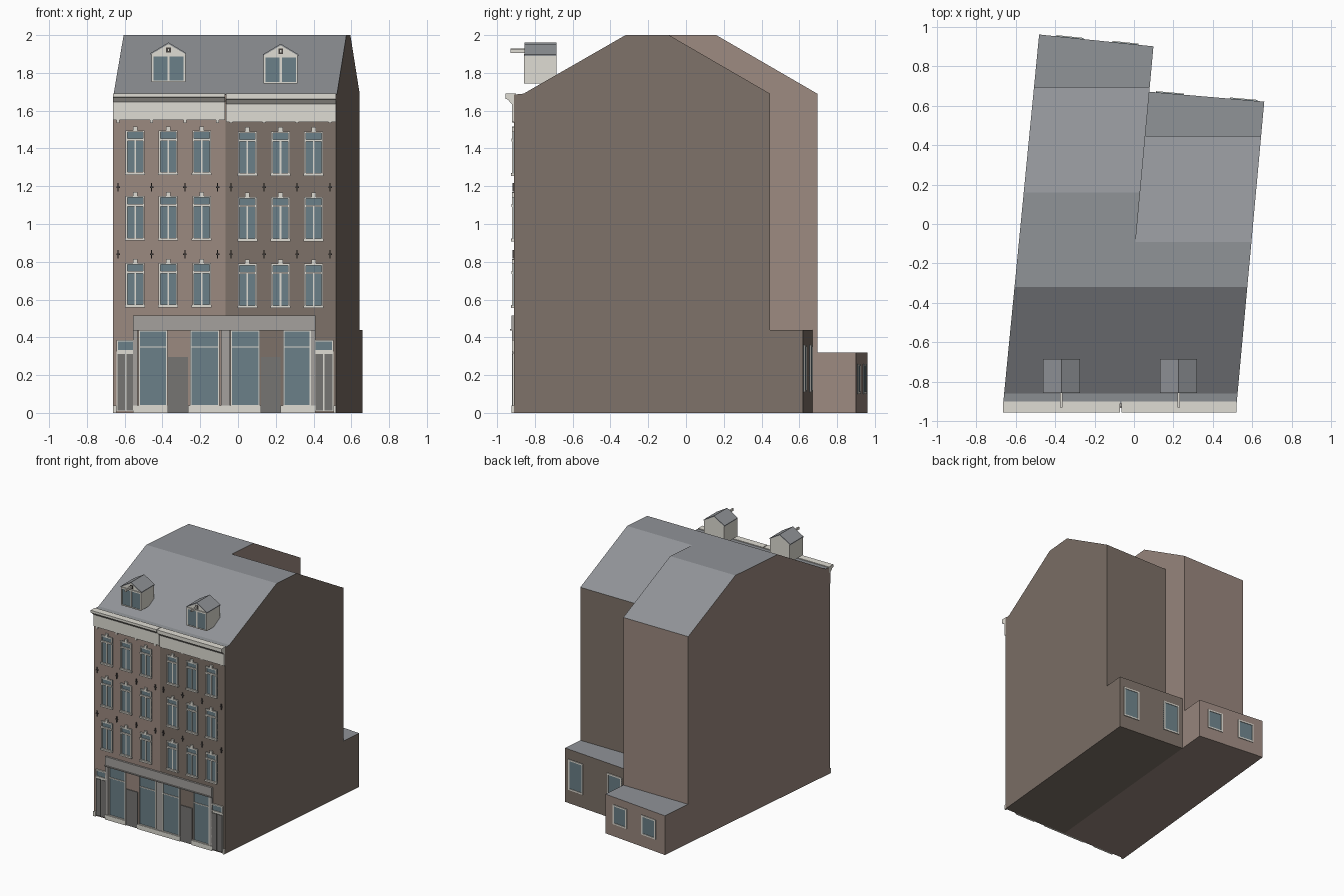
import bpy, bmesh

if "Cube" in bpy.data.objects:
    bpy.data.objects.remove(bpy.data.objects["Cube"])


def material(name, hexcol):
    m = bpy.data.materials.new(name)
    rgb = [(int(hexcol[i:i + 2], 16) / 255) ** 2.2 for i in (0, 2, 4)]
    m.diffuse_color = (*rgb, 1)
    m.use_nodes = True
    m.node_tree.nodes["Principled BSDF"].inputs["Base Color"].default_value = m.diffuse_color
    return m


CREAM = material("cream", "dedbd2")
GLASS = material("glass", "6b7f87")
GREY = material("grey_paint", "757472")
STONE = material("stone", "a3a09c")
IRON = material("iron", "4a4543")
ROOF = material("roof", "8f9296")
BRICK_L = material("pink_brick", "9a887f")
BRICK_R = material("brown_brick", "7d7168")
WALL = -0.91
parts = {}


def box(part, mat, x0, x1, z0, z1, y0, y1=WALL):
    """Add a box to the named part."""
    bm = parts.setdefault(part, (bmesh.new(), mat))[0]
    v = [bm.verts.new((x, y, z)) for x in (x0, x1) for y in (y0, y1) for z in (z0, z1)]
    for f in ((0, 1, 3, 2), (4, 6, 7, 5), (0, 4, 5, 1), (2, 3, 7, 6), (0, 2, 6, 4), (1, 5, 7, 3)):
        bm.faces.new([v[i] for i in f])


def finish(name, bm, mats):
    bmesh.ops.recalc_face_normals(bm, faces=bm.faces)
    me = bpy.data.meshes.new(name)
    if len(mats) > 1:
        for f in bm.faces:
            f.material_index = 1 if f.normal.z > 0.2 else 0
    bm.to_mesh(me)
    bm.free()
    for m in mats:
        me.materials.append(m)
    ob = bpy.data.objects.new(name, me)
    bpy.context.collection.objects.link(ob)
    return ob


def loft(name, left, right, mats):
    """Solid between two matching outlines."""
    bm = bmesh.new()
    a = [bm.verts.new(p) for p in left]
    b = [bm.verts.new(p) for p in right]
    bm.faces.new(a)
    bm.faces.new(b[::-1])
    n = len(a)
    for i in range(n):
        j = (i + 1) % n
        bm.faces.new((a[i], b[i], b[j], a[j]))
    return finish(name, bm, mats)


def frame(part, x0, x1, z0, z1, w, y0):
    """Rectangular surround made of four bars."""
    box(part, CREAM, x0, x0 + w, z0, z1, y0)
    box(part, CREAM, x1 - w, x1, z0, z1, y0)
    box(part, CREAM, x0 + w, x1 - w, z0, z0 + w, y0)
    box(part, CREAM, x0 + w, x1 - w, z1 - w, z1, y0)


# Skewed house bodies with mansard roofs and low rear extensions
def left_x(y): return -0.663 + 0.0975 * (y + 0.91)
def party_x(y): return -0.067 + 0.0915 * (y + 0.91)
def right_x(y): return 0.52 + 0.0915 * (y + 0.91)


def house(name, xl, xr, flat_end, eave, ext_l, ext_r, ext_z, brick):
    prof = [(WALL, 0), (WALL, 1.685), (-0.86, 1.69), (-0.32, 2.0),
            (flat_end, 2.0), (eave, 1.69), (eave, ext_z)]
    sides = []
    for fx, back in ((xl, ext_l), (xr, ext_r)):
        pts = prof + [(back, ext_z), (back, 0)]
        sides.append([(fx(y), y, z) for y, z in pts])
    loft(name, *sides, [brick, ROOF])


house("left_house", left_x, party_x, 0.16, 0.695, 0.96, 0.90, 0.32, BRICK_L)
house("right_house", party_x, right_x, -0.09, 0.445, 0.67, 0.62, 0.44, BRICK_R)


# Rear extension windows, set along the slanted back walls
def rear_window(name, a, b, t0, t1, z0, z1):
    (ax, ay), (bx, by) = a, b

    def pane(label, s0, s1, za, zb, out, mat):
        ends = []
        for t in (s0, s1):
            x, y = ax + (bx - ax) * t, ay + (by - ay) * t
            ends.append([(x, y - 0.005, za), (x, y - 0.005, zb), (x, y + out, zb), (x, y + out, za)])
        loft(label, *ends, [mat])

    w = 0.012
    tw = w / abs(bx - ax)
    pane(name + "_glass", t0, t1, z0, z1, 0.002, GLASS)
    pane(name + "_jamb_a", t0, t0 + tw, z0, z1, 0.006, CREAM)
    pane(name + "_jamb_b", t1 - tw, t1, z0, z1, 0.006, CREAM)
    pane(name + "_sill", t0, t1, z0, z0 + w, 0.006, CREAM)
    pane(name + "_head", t0, t1, z1 - w, z1, 0.006, CREAM)


BL, BR = (left_x(0.96), 0.96), (party_x(0.90), 0.90)
RL, RR = (party_x(0.67), 0.67), (right_x(0.62), 0.62)
for i, (t0, t1) in enumerate(((0.15, 0.39), (0.64, 0.87))):
    rear_window(f"left_rear_window_{i}", BL, BR, t0, t1, 0.10, 0.26)
for i, (t0, t1) in enumerate(((0.06, 0.30), (0.70, 0.94))):
    rear_window(f"right_rear_window_{i}", RL, RR, t0, t1, 0.11, 0.36)


# Upper sash windows with transom, mullion, keystone and sill
def sash(side, cx, z0, z1):
    p, h = side + "_window_frames", 0.05
    box(side + "_window_glass", GLASS, cx - h, cx + h, z0, z1, WALL - 0.004)
    frame(p, cx - h, cx + h, z0, z1, 0.009, WALL - 0.012)
    zt = z0 + 0.76 * (z1 - z0)
    box(p, CREAM, cx - h, cx + h, zt, zt + 0.012, WALL - 0.014)
    box(p, CREAM, cx - 0.004, cx + 0.004, z0, zt, WALL - 0.009)
    box(p, CREAM, cx - h - 0.003, cx + h + 0.003, z0 - 0.006, z0 + 0.006, WALL - 0.016)
    box(p, CREAM, cx - 0.012, cx + 0.012, z1, z1 + 0.022, WALL - 0.012)


for side, cols, drop, anchors in (("left", (-0.545, -0.37, -0.192), 0, (-0.635, -0.457, -0.281, -0.108)),
                                  ("right", (0.05, 0.225, 0.40), 0.004, (-0.037, 0.138, 0.313, 0.488))):
    for z0, z1 in ((1.265, 1.495), (0.918, 1.148), (0.564, 0.794)):
        for cx in cols:
            sash(side, cx, z0 - drop, z1 - drop)
    # Iron wall anchors
    for x in anchors:
        for z in (1.195, 0.84):
            box("wall_anchors", IRON, x - 0.003, x + 0.003, z - 0.022, z + 0.022, WALL - 0.008)
            box("wall_anchors", IRON, x - 0.009, x + 0.009, z - 0.004, z + 0.004, WALL - 0.008)
        box("cornice_blocks", CREAM, x - 0.008, x + 0.008, 1.535, 1.552, WALL - 0.008)

# Cornice bands and gutters
for side, x0, x1, d in (("left", -0.663, -0.07, 0), ("right", -0.064, 0.52, 0.01)):
    box(side + "_cornice", CREAM, x0, x1, 1.55 - d, 1.648 - d, WALL - 0.012)
    prof = [(-0.90, 1.64 - d), (-0.92, 1.643 - d), (-0.945, 1.67 - d), (-0.955, 1.672 - d),
            (-0.955, 1.692), (-0.90, 1.692)]
    loft(side + "_gutter", [(x0, y, z) for y, z in prof], [(x1, y, z) for y, z in prof], [CREAM])

# Shopfronts: fascia, plinth, posts, display windows, shop door
for x0, x1, panes, door in ((-0.555, -0.067, ((-0.52, -0.38), (-0.247, -0.105)), (-0.37, -0.265)),
                            (-0.067, 0.41, ((-0.035, 0.11), (0.243, 0.38)), (0.122, 0.225))):
    box("shop_fascia", STONE, x0, x1, 0.44, 0.515, WALL - 0.015)
    box("shop_fascia", STONE, x0, x1, 0.436, 0.444, WALL - 0.022)
    for a, b in ((x0, x0 + 0.024), (x1 - 0.024, x1)):
        box("shop_posts", STONE, a, b, 0.04, 0.44, WALL - 0.012)
    for a, b in panes:
        box("shop_glass", GLASS, a, b, 0.04, 0.435, WALL - 0.003)
        frame("shop_frames", a - 0.006, b + 0.006, 0.035, 0.438, 0.008, WALL - 0.01)
        box("shop_frames", CREAM, a, b, 0.345, 0.352, WALL - 0.009)
    box("shop_doors", GREY, door[0], door[1], 0, 0.295, WALL - 0.006)
    for a, b in ((x0, door[0]), (door[1], x1)):
        box("plinth", CREAM, a, b, 0, 0.038, WALL - 0.014)

# Double house doors with fanlight at the outer ends
for x0, x1 in ((-0.643, -0.543), (0.402, 0.505)):
    mid = (x0 + x1) / 2
    box("house_door_frames", CREAM, x0, x1, 0.01, 0.325, WALL - 0.006)
    frame("fanlight_frames", x0, x1, 0.325, 0.385, 0.008, WALL - 0.012)
    box("fanlight_glass", GLASS, x0 + 0.005, x1 - 0.005, 0.33, 0.38, WALL - 0.005)
    for a, b in ((x0 + 0.006, mid - 0.004), (mid + 0.004, x1 - 0.006)):
        box("house_doors", GREY, a, b, 0.012, 0.312, WALL - 0.012)
for a, b in ((-0.663, -0.643), (0.505, 0.52)):
    box("plinth", CREAM, a, b, 0, 0.038, WALL - 0.014)


# Dormers with gable roof, window and hoist beam
def dormer(side, cx, zb):
    h, y0, y1, ze, zp = 0.09, -0.85, -0.685, zb + 0.148, zb + 0.2
    gable = [(cx - h, zb), (cx + h, zb), (cx + h, ze), (cx, zp), (cx - h, ze)]
    loft(side + "_dormer", [(x, y0, z) for x, z in gable], [(x, y1, z) for x, z in gable], [CREAM])
    for s, tag in ((-1, "a"), (1, "b")):
        slab = [(cx, zp), (cx + s * (h + 0.004), ze - 0.003), (cx + s * (h + 0.004), ze + 0.005), (cx, zp + 0.009)]
        loft(f"{side}_dormer_roof_{tag}", [(x, y0 - 0.006, z) for x, z in slab],
             [(x, y1, z) for x, z in slab], [ROOF])
    p = side + "_dormer_frame"
    box(side + "_dormer_glass", GLASS, cx - h + 0.006, cx + h - 0.006, zb + 0.006, ze - 0.01, y0 - 0.003, y0)
    for a, b in ((cx - h, cx - h + 0.01), (cx - 0.006, cx + 0.006), (cx + h - 0.01, cx + h)):
        box(p, CREAM, a, b, zb, ze, y0 - 0.007, y0)
    box(p, CREAM, cx - h, cx + h, zb, zb + 0.008, y0 - 0.007, y0)
    box(p, CREAM, cx - h, cx + h, ze - 0.012, ze, y0 - 0.007, y0)
    box(side + "_hoist_hatch", IRON, cx - 0.012, cx + 0.012, ze + 0.008, ze + 0.035, y0 - 0.003, y0)
    box(side + "_hoist_beam", CREAM, cx - 0.006, cx + 0.006, ze + 0.012, ze + 0.03, -0.93, y0 + 0.01)


dormer("left", -0.368, 1.752)
dormer("right", 0.226, 1.745)

for part, (bm, mat) in parts.items():
    finish(part, bm, [mat])
